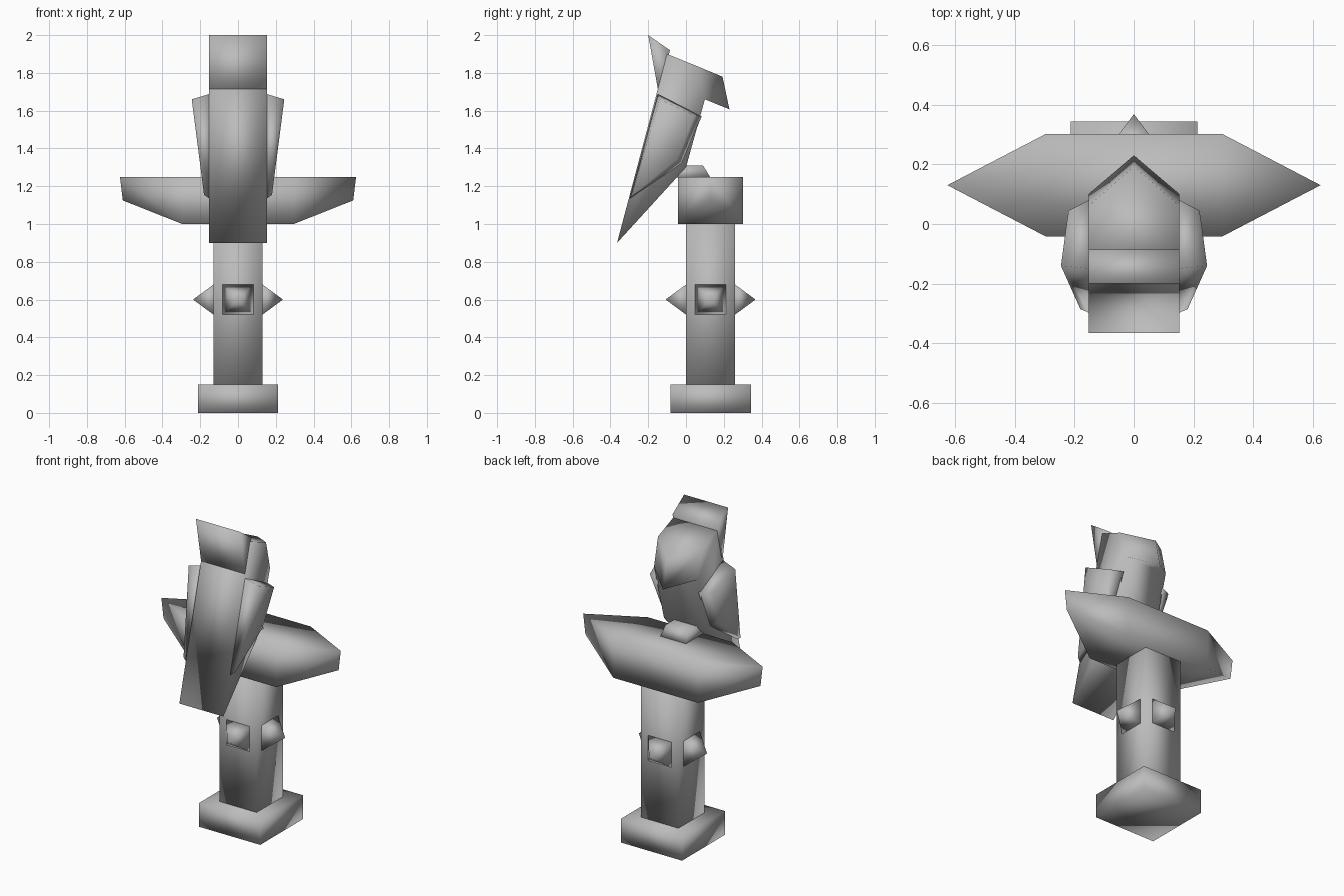
import bpy
import bmesh

cube = bpy.data.objects.get("Cube")
if cube:
    bpy.data.objects.remove(cube, do_unlink=True)

# One plain stone colour
stone = bpy.data.materials.new("stone_grey")
stone.use_nodes = True
stone.diffuse_color = (0.5, 0.5, 0.5, 1)
bsdf = next(n for n in stone.node_tree.nodes if n.type == 'BSDF_PRINCIPLED')
bsdf.inputs["Base Color"].default_value = stone.diffuse_color
bsdf.inputs["Roughness"].default_value = 0.8

POLE_Y = 0.13  # centre line of the post


def finish(bm, name):
    """Turn a bmesh into a softly shaded object."""
    bmesh.ops.recalc_face_normals(bm, faces=bm.faces)
    for face in bm.faces:
        face.smooth = True
    mesh = bpy.data.meshes.new(name)
    bm.to_mesh(mesh)
    bm.free()
    mesh.materials.append(stone)
    obj = bpy.data.objects.new(name, mesh)
    bpy.context.collection.objects.link(obj)
    return obj


def solid(name, points):
    """Convex block around a few corner points."""
    bm = bmesh.new()
    for p in points:
        bm.verts.new(p)
    bmesh.ops.convex_hull(bm, input=bm.verts)
    bmesh.ops.dissolve_limit(bm, angle_limit=0.03, verts=bm.verts, edges=bm.edges)
    return finish(bm, name)


def prism(name, profile, half):
    """Side profile (y, z) widened to both sides."""
    return solid(name, [(s * half, y, z) for s in (-1, 1) for y, z in profile])


def rect(y0, y1, z0, z1):
    return [(y0, z0), (y1, z0), (y1, z1), (y0, z1)]


# Base and post
prism("base", rect(POLE_Y - 0.213, POLE_Y + 0.213, 0, 0.15), 0.213)
prism("post", rect(POLE_Y - 0.13, POLE_Y + 0.13, 0.14, 1.02), 0.13)

# Pyramid studs on the four sides of the post
for name, dx, dy in (("front", 0, -1), ("back", 0, 1), ("left", 1, 0), ("right", -1, 0)):
    corners = [(dx * 0.125 + a * dy, POLE_Y + dy * 0.125 + a * dx, 0.6 + b)
               for a in (-0.085, 0.085) for b in (-0.083, 0.083)]
    solid(name + "_stud", corners + [(dx * 0.238, POLE_Y + dy * 0.238, 0.6)])

# Crossbar with pointed ends
bar = [(s * 0.295, y, z) for s in (-1, 1) for y, z in rect(-0.042, 0.302, 1.0, 1.25)]
bar += [(s * x, POLE_Y, z) for s in (-1, 1) for x, z in ((0.625, 1.25), (0.61, 1.125))]
solid("crossbar", bar)

# Foot block under the bird
solid("feet", [(s * 0.09, y, 1.245) for s in (-1, 1) for y in (-0.12, 0.13)]
      + [(s * 0.08, y, 1.31) for s in (-1, 1) for y in (-0.1, 0.09)])

# Body with head: slanted prism whose head front runs out into a beak wedge
profile = [(-0.10, 1.90), (0.06, 1.835), (0.10, 1.66), (0.0, 1.30), (-0.365, 0.90)]
bm = bmesh.new()
left = [bm.verts.new((0.153, y, z)) for y, z in profile]
right = [bm.verts.new((-0.153, y, z)) for y, z in profile]
tip_top = bm.verts.new((0, 0.193, 1.78))
tip_low = bm.verts.new((0, 0.23, 1.607))
bm.faces.new(left)
bm.faces.new(right[::-1])
for i in range(len(profile)):
    j = (i + 1) % len(profile)
    if i != 1:
        bm.faces.new((left[i], right[i], right[j], left[j]))
for side in (left, right):
    bm.faces.new((side[1], tip_top, tip_low, side[2]))
bm.faces.new((left[1], right[1], tip_top))
bm.faces.new((left[2], right[2], tip_low))
finish(bm, "body_and_beak")

# Crest at the back of the head
prism("crest", [(-0.20, 2.0), (-0.085, 1.92), (-0.135, 1.71), (-0.149, 1.715)], 0.153)

# Folded wings
inner = [(-0.15, 1.69), (0.083, 1.57), (-0.02, 1.32), (-0.30, 1.13)]
outer = [(0.245, -0.14, 1.66), (0.22, 0.045, 1.575), (0.2, -0.045, 1.345), (0.18, -0.285, 1.155)]
for name, s in (("left", 1), ("right", -1)):
    solid(name + "_wing", [(s * 0.145, y, z) for y, z in inner]
          + [(s * x, y, z) for x, y, z in outer])
